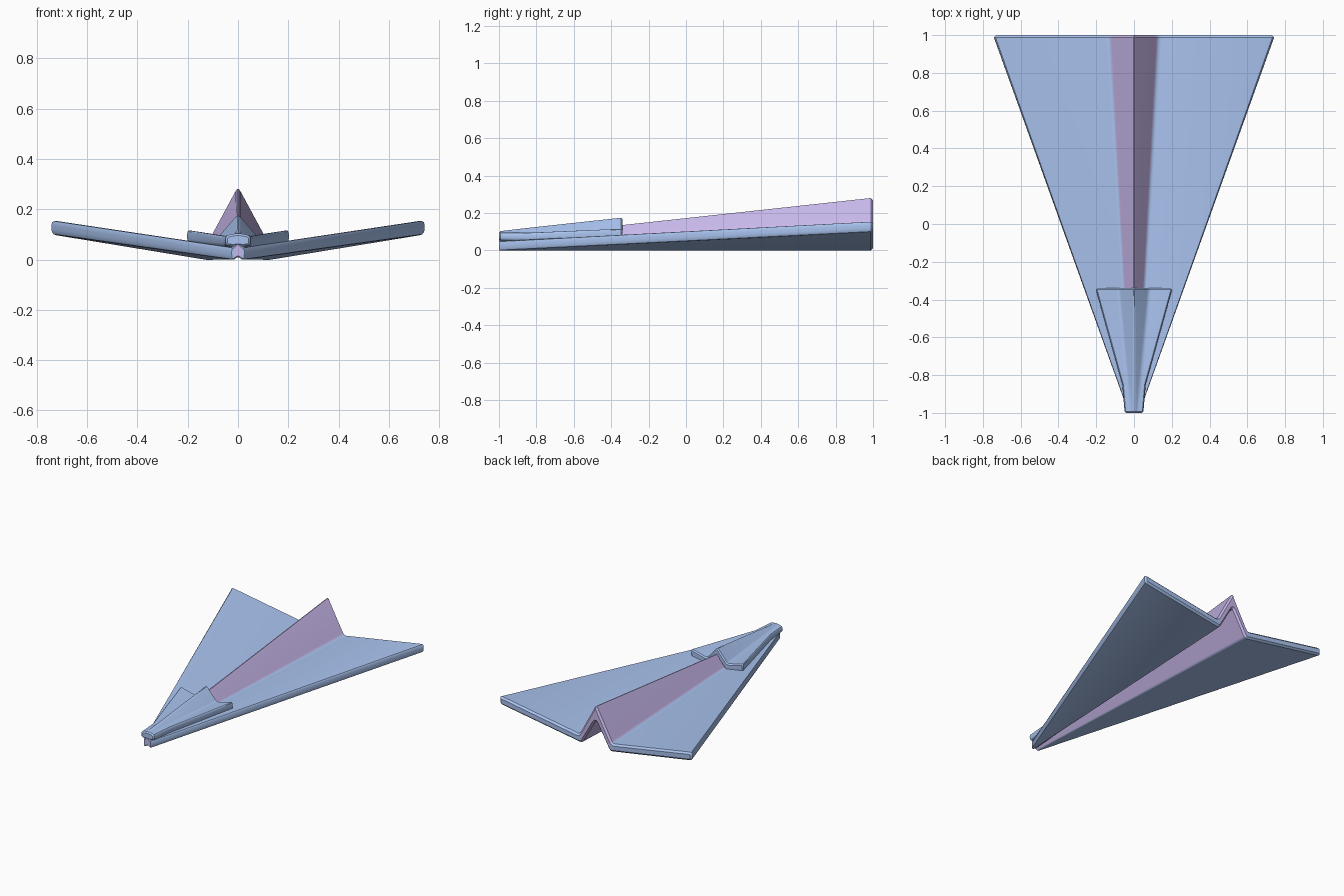
import bpy, bmesh
from mathutils import Vector

if "Cube" in bpy.data.objects:
    bpy.data.objects.remove(bpy.data.objects["Cube"])


def material(name, rgb):
    m = bpy.data.materials.new(name)
    m.diffuse_color = (*rgb, 1)
    m.use_nodes = True
    m.node_tree.nodes["Principled BSDF"].inputs["Base Color"].default_value = m.diffuse_color
    return m


blue = material("blue_paper", (0.40, 0.55, 0.87))
lilac = material("lilac_paper", (0.58, 0.48, 0.83))


def mirrored(half):
    # half profile runs tip -> fold -> apex; mirror it across x = 0
    return [(-x, z) for x, z in half] + [(x, z) for x, z in half[-2::-1]]


def rounded(poly, r, n=3):
    # soften each corner of a closed profile with a small curve
    out = []
    for i, p in enumerate(poly):
        p = Vector(p)
        ends = []
        for q in (poly[i - 1], poly[(i + 1) % len(poly)]):
            d = Vector(q) - p
            ends.append(p + d.normalized() * min(r, d.length * 0.45))
        for k in range(n + 1):
            t = k / n
            out.append(ends[0] * (1 - t) ** 2 + p * 2 * t * (1 - t) + ends[1] * t * t)
    return out


def folded_sheet(name, sections, r, front_soft, back_soft, ridge_mat):
    # loft a thick folded sheet through sections (y, top half, bottom half)
    bm = bmesh.new()
    rings = []
    for y, top, bottom in sections:
        prof = rounded(mirrored(top) + mirrored(bottom)[::-1], r)
        rings.append([bm.verts.new((p.x, y, p.y)) for p in prof])
    n = len(rings[0])

    def paint(face, j):
        i = min(j, n - 2 - j) if j < n - 1 else 0
        face.material_index = 1 if 6 <= i <= 12 else 0

    for a, b in zip(rings, rings[1:]):
        for j in range(n):
            k = (j + 1) % n
            paint(bm.faces.new((a[j], a[k], b[k], b[j])), j)
    caps = []
    for ring in (rings[0], rings[-1]):
        cap = []
        for i in range(n // 2 - 1):
            f = bm.faces.new((ring[i], ring[i + 1], ring[n - 2 - i], ring[n - 1 - i]))
            paint(f, i)
            cap.append(f)
        caps.append(cap)
    bmesh.ops.recalc_face_normals(bm, faces=bm.faces)
    # soften the front and back ends
    for cap, s in zip(caps, (front_soft, back_soft)):
        bmesh.ops.inset_region(bm, faces=cap, thickness=s, depth=s,
                               use_boundary=True, use_even_offset=False)
    me = bpy.data.meshes.new(name)
    bm.to_mesh(me)
    bm.free()
    me.materials.append(blue)
    me.materials.append(ridge_mat)
    ob = bpy.data.objects.new(name, me)
    bpy.context.collection.objects.link(ob)
    bpy.ops.object.select_all(action='DESELECT')
    ob.select_set(True)
    bpy.context.view_layer.objects.active = ob
    bpy.ops.object.shade_smooth_by_angle(angle=0.6)
    return ob


# wings with raised centre ridge, open underneath
folded_sheet("wings_and_ridge", [
    (-0.995, [(0.030, 0.050), (0.020, 0.048), (0, 0.070)],
             [(0.030, 0.000), (0.016, -0.001), (0, 0.012)]),
    (0.988, [(0.742, 0.157), (0.128, 0.053), (0, 0.290)],
            [(0.742, 0.100), (0.108, -0.004), (0, 0.185)]),
], 0.02, 0.005, 0.012, lilac)

# folded-over flap on top of the nose
folded_sheet("nose_flap", [
    (-0.992, [(0.050, 0.094), (0.022, 0.102), (0, 0.104)],
             [(0.050, 0.056), (0.022, 0.052), (0, 0.054)]),
    (-0.85, [(0.062, 0.096), (0.034, 0.092), (0, 0.126)],
            [(0.062, 0.052), (0.034, 0.045), (0, 0.070)]),
    (-0.348, [(0.202, 0.119), (0.080, 0.088), (0, 0.181)],
             [(0.202, 0.068), (0.070, 0.040), (0, 0.120)]),
], 0.015, 0.008, 0.008, blue)
